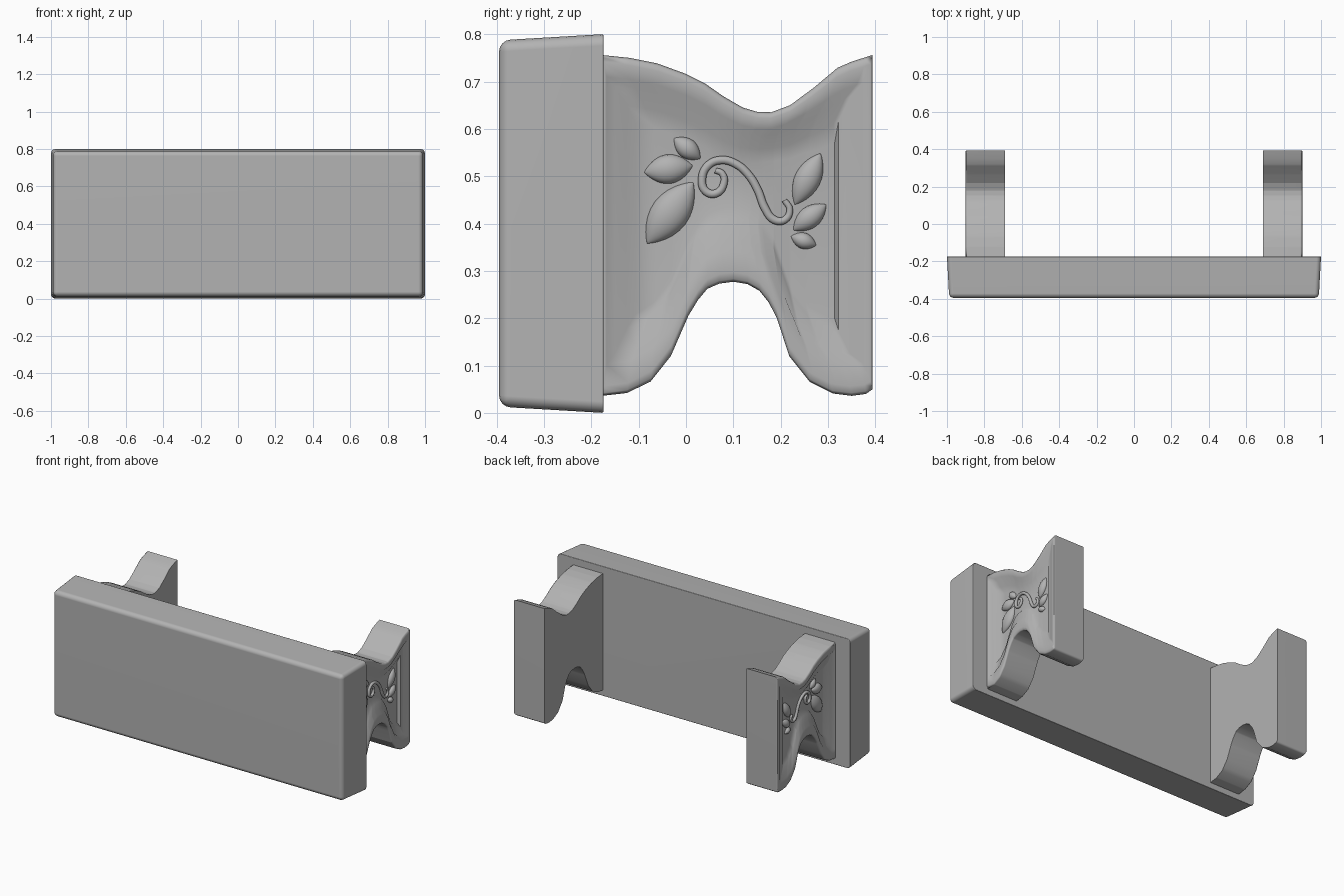
import bpy, bmesh, math
from mathutils import Vector

if "Cube" in bpy.data.objects:
    bpy.data.objects.remove(bpy.data.objects["Cube"])

# Mid-grey stone colour shared by every part
STONE = bpy.data.materials.new("grey_stone")
STONE.diffuse_color = (0.45, 0.45, 0.45, 1)
STONE.use_nodes = True
STONE.node_tree.nodes["Principled BSDF"].inputs["Base Color"].default_value = STONE.diffuse_color


def finish(name, bm, angle, mirror=False, weighted=True):
    bmesh.ops.recalc_face_normals(bm, faces=bm.faces)
    me = bpy.data.meshes.new(name)
    bm.to_mesh(me)
    bm.free()
    me.shade_smooth()
    me.set_sharp_from_angle(angle=math.radians(angle))
    me.materials.append(STONE)
    ob = bpy.data.objects.new(name, me)
    bpy.context.collection.objects.link(ob)
    if mirror:
        ob.modifiers.new("mirror", 'MIRROR')
    if weighted:
        ob.modifiers.new("even_shading", 'WEIGHTED_NORMAL').keep_sharp = True
    return ob


# Front slab, slightly tapered towards the front, with softened edges
YF, YB = -0.395, -0.174
bm = bmesh.new()
bmesh.ops.create_cube(bm, size=1)
for v in bm.verts:
    front = v.co.y < 0
    hx, hz = (0.988, 0.387) if front else (1.0, 0.4)
    v.co = (math.copysign(hx, v.co.x), YF if front else YB,
            0.4 + math.copysign(hz, v.co.z))
edges = [e for e in bm.edges if min(v.co.y for v in e.verts) < YF + 0.01]
bmesh.ops.bevel(bm, geom=edges, offset=0.024, segments=4, profile=0.5, affect='EDGES')
edges = [e for e in bm.edges if all(v.co.y > YB - 0.001 for v in e.verts)]
bmesh.ops.bevel(bm, geom=edges, offset=0.004, segments=2, profile=0.5, affect='EDGES')
finish("front_slab", bm, 50)

# Bracket outline: upper and lower curves as (y, z)
Y0, Y1 = -0.178, 0.394
TOP = [(-0.178, .756), (-0.12, .75), (-0.06, .738), (0, .716), (.04, .696), (.08, .668),
       (.12, .645), (.15, .636), (.18, .635), (.22, .65), (.27, .687), (.32, .729),
       (.35, .742), (.394, .756)]
LOW = [(-0.178, .036), (-0.125, .042), (-0.075, .066), (-0.032, .12), (.005, .205),
       (.025, .238), (.045, .262), (.07, .273), (.1, .277), (.13, .272), (.155, .258),
       (.175, .233), (.192, .2), (.218, .12), (.262, .065), (.31, .041), (.35, .036),
       (.38, .04), (.394, .05)]


def curve_at(pts, y):
    for (a, za), (b, zb) in zip(pts, pts[1:]):
        if y <= b:
            return za + (zb - za) * max(0, (y - a) / (b - a))
    return pts[-1][1]


# Rings from the inner face to the carved floor: x, left, right, top, bottom insets
RINGS = [(.69, 0, 0, 0, 0), (.890, 0, 0, 0, 0), (.897, .001, .001, .005, .006),
         (.90, .004, .004, .016, .02), (.899, .010, .020, .045, .065),
         (.885, .028, .047, .064, .088), (.883, .052, .072, .100, .135),
         (.864, .072, .080, .136, .158)]
YS = sorted({p[0] for p in TOP + LOW})
N = len(YS)


def ring(bm, x, l, r, t, b):
    ys = [Y0 + l + (y - Y0) / (Y1 - Y0) * (Y1 - Y0 - l - r) for y in YS]
    # the frame narrows under the dip of the upper curve
    up = [bm.verts.new((x, y, curve_at(TOP, y) - t * (
        1 - .23 * math.exp(-((y - .175) / .08) ** 2) + .15 * max(0, min(1, (y - .25) / .07)))))
        for y in ys]
    down = [bm.verts.new((x, y, curve_at(LOW, y) + b)) for y in ys]
    return up, down


def cap(bm, up, down):
    for i in range(N - 1):
        bm.faces.new((up[i], up[i + 1], down[i + 1], down[i]))


bm = bmesh.new()
rings = [ring(bm, *r) for r in RINGS]
loops = [up + down[::-1] for up, down in rings]
for a, b in zip(loops, loops[1:]):
    for i in range(2 * N):
        j = (i + 1) % (2 * N)
        bm.faces.new((a[i], a[j], b[j], b[i]))
cap(bm, *rings[0])
cap(bm, *rings[-1])
finish("side_brackets", bm, 62, True)

# Carved leaves: tip, tip (y, z) and width
FLOOR = 0.864
LEAVES = [((-.025, .58), (.030, .537), .042), ((-.088, .508), (.014, .522), .062),
          ((-.082, .358), (.015, .487), .080), ((.230, .440), (.284, .548), .055),
          ((.227, .386), (.296, .440), .046), ((.222, .373), (.275, .354), .034)]
OUT = Vector((1, 0, 0))
bm = bmesh.new()
for a, b, w in LEAVES:
    d = Vector((0, b[0] - a[0], b[1] - a[1]))
    mid = Vector((FLOOR, (a[0] + b[0]) / 2, (a[1] + b[1]) / 2))
    axis = d.normalized()
    side = OUT.cross(axis)
    vs = bmesh.ops.create_uvsphere(bm, u_segments=20, v_segments=14, radius=1)['verts']
    for v in vs:
        x, y, z = v.co
        k = math.sqrt(max(0, 1 - z * z)) ** 0.8
        v.co = mid + OUT * x * k * (0.01 + w * 0.2) + side * y * k * w / 2 \
            + axis * z * d.length / 2
finish("carved_leaves", bm, 80, True, False)

# Carved scrolling vine
VINE = [(.062, .512), (.076, .506), (.080, .485), (.064, .464), (.042, .468), (.034, .495),
        (.047, .523), (.075, .534), (.105, .526), (.132, .503), (.152, .470), (.167, .432),
        (.186, .408), (.209, .408), (.219, .430), (.208, .449)]
cu = bpy.data.curves.new("carved_vine", 'CURVE')
cu.dimensions = '3D'
cu.bevel_depth = 0.009
cu.bevel_resolution = 3
cu.resolution_u = 5
cu.use_fill_caps = True
cu.materials.append(STONE)
sp = cu.splines.new('BEZIER')
sp.bezier_points.add(len(VINE) - 1)
for i, (p, (y, z)) in enumerate(zip(sp.bezier_points, VINE)):
    p.co = (FLOOR + 0.005, y, z)
    p.handle_left_type = p.handle_right_type = 'AUTO'
    p.radius = min(1, 0.7 + 0.1 * min(i, len(VINE) - 1 - i))
ob = bpy.data.objects.new("carved_vine", cu)
bpy.context.collection.objects.link(ob)
ob.modifiers.new("mirror", 'MIRROR')
